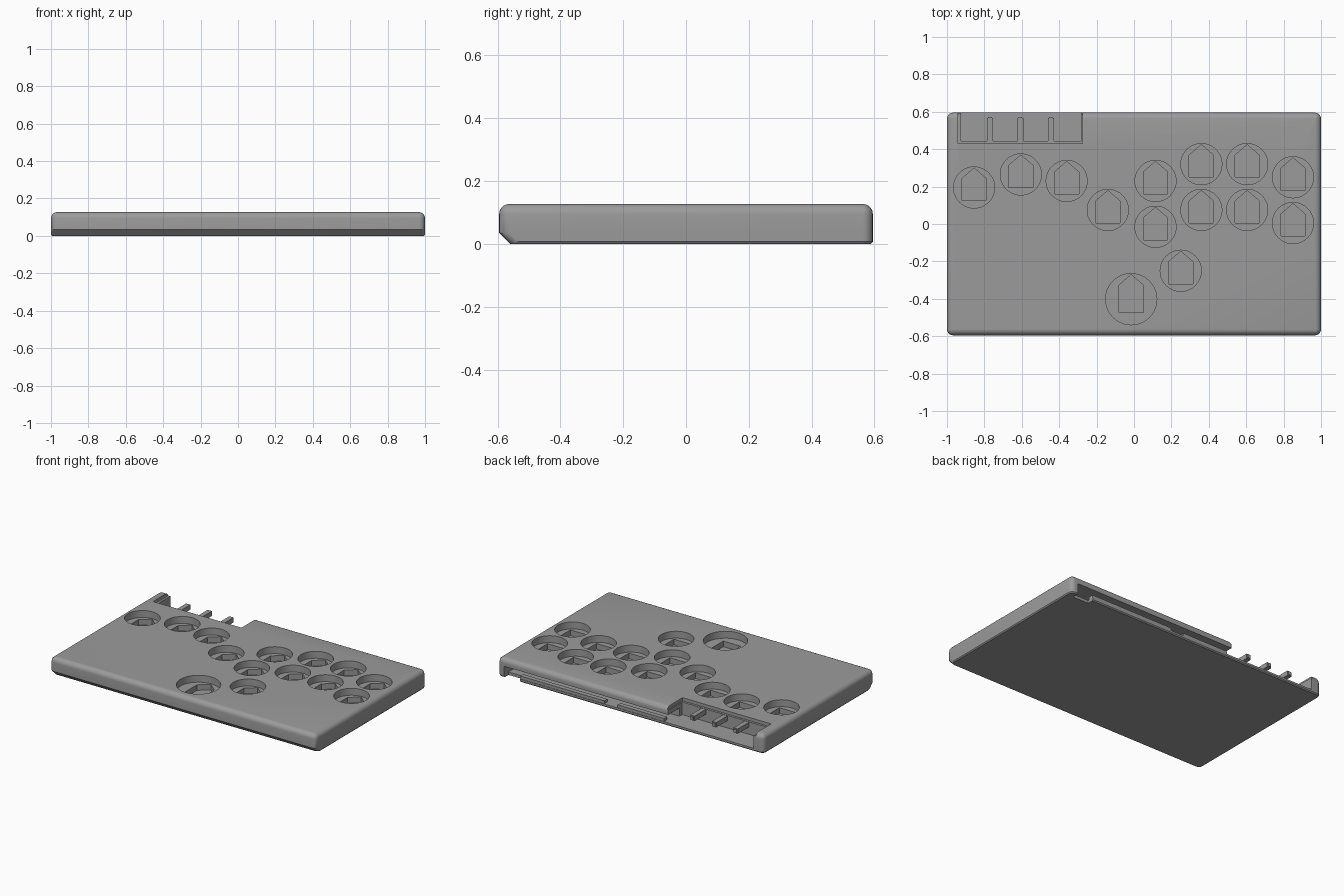
import bpy
import bmesh
from math import sin, cos, pi, radians

cube = bpy.data.objects.get("Cube")
if cube:
    bpy.data.objects.remove(cube, do_unlink=True)

grey = bpy.data.materials.new("plain_grey")
grey.use_nodes = True
grey.diffuse_color = (0.33, 0.33, 0.33, 1)
grey.node_tree.nodes["Principled BSDF"].inputs["Base Color"].default_value = (0.33, 0.33, 0.33, 1)

HALF_X, HALF_Y, TOP = 1.0, 0.595, 0.127
ROUND = 0.032
CHAMFER = 0.035


def finish(name, bm):
    bmesh.ops.recalc_face_normals(bm, faces=bm.faces)
    mesh = bpy.data.meshes.new(name)
    bm.to_mesh(mesh)
    bm.free()
    mesh.materials.append(grey)
    obj = bpy.data.objects.new(name, mesh)
    bpy.context.collection.objects.link(obj)
    return obj


def prism(bm, outline, z0, z1):
    """Add an upright prism over a closed outline."""
    low = [bm.verts.new((x, y, z0)) for x, y in outline]
    high = [bm.verts.new((x, y, z1)) for x, y in outline]
    bm.faces.new(low[::-1])
    bm.faces.new(high)
    n = len(outline)
    for i in range(n):
        j = (i + 1) % n
        bm.faces.new((low[i], low[j], high[j], high[i]))


def box(bm, x0, x1, y0, y1, z0, z1):
    prism(bm, [(x0, y0), (x1, y0), (x1, y1), (x0, y1)], z0, z1)


def activate(obj):
    bpy.ops.object.select_all(action="DESELECT")
    obj.select_set(True)
    bpy.context.view_layer.objects.active = obj


def cut(target, bm):
    """Subtract a temporary solid from the target."""
    cutter = finish("cutter", bm)
    cutter.hide_render = True
    mod = target.modifiers.new("cut", "BOOLEAN")
    mod.operation = "DIFFERENCE"
    mod.solver = "EXACT"
    mod.object = cutter
    activate(target)
    bpy.ops.object.modifier_apply(modifier=mod.name)
    bpy.data.objects.remove(cutter, do_unlink=True)


def rounded_loop(bm, z, inset, front):
    """Rounded rectangle with its front edge moved back by front."""
    verts = []
    x, y0, y1 = HALF_X - ROUND, -HALF_Y + ROUND + front, HALF_Y - ROUND
    r = max(ROUND - inset, 0.002)
    for k, (cx, cy) in enumerate([(x, y1), (-x, y1), (-x, y0), (x, y0)]):
        for i in range(6):
            a = (k + i / 5) * pi / 2
            verts.append(bm.verts.new((cx + r * cos(a), cy + r * sin(a), z)))
    return verts


# Case: lofted rounded slab with a chamfered lower front edge
bm = bmesh.new()
levels = [(0, 0.006, CHAMFER - 0.006), (0.007, 0, CHAMFER - 0.007), (CHAMFER, 0, 0)]
for i in range(6):
    a = i / 5 * pi / 2
    levels.append((TOP - ROUND + ROUND * sin(a), ROUND * (1 - cos(a)), 0))
loops = [rounded_loop(bm, *level) for level in levels]
bm.faces.new(loops[0][::-1])
bm.faces.new(loops[-1])
for low, high in zip(loops, loops[1:]):
    for i in range(len(low)):
        j = (i + 1) % len(low)
        bm.faces.new((low[i], low[j], high[j], high[i]))
case = finish("case", bm)

# Round button wells, each with a house-shaped switch pocket
SMALL, LARGE = 0.11, 0.137
wells = [(-0.855, 0.195), (-0.605, 0.265), (-0.36, 0.23), (-0.14, 0.075),
         (0.115, 0.23), (0.115, -0.015), (0.36, 0.32), (0.36, 0.075),
         (0.605, 0.32), (0.605, 0.075), (0.85, 0.25), (0.85, 0.005), (0.25, -0.25)]
wells = [(x, y, SMALL) for x, y in wells] + [(-0.015, -0.402, LARGE)]
holes, pockets = bmesh.new(), bmesh.new()
for x, y, r in wells:
    circle = [(x + r * cos(i * pi / 20), y + r * sin(i * pi / 20)) for i in range(40)]
    prism(holes, circle, 0.08, 0.2)
    w = 0.065
    house = [(x - w, y - 0.07), (x + w, y - 0.07), (x + w, y + r - 0.062),
             (x, y + r - 0.006), (x - w, y + r - 0.062)]
    prism(pockets, house, 0.042, 0.1)
cut(case, holes)
cut(case, pockets)

# Stepped connector bay at the back
bm = bmesh.new()
box(bm, -0.94, -0.275, 0.43, 0.8, 0.105, 0.2)
cut(case, bm)
bm = bmesh.new()
box(bm, -0.925, -0.283, 0.445, 0.8, 0.02, 0.15)
cut(case, bm)

# Long open slot under the back overhang, and the open lower corner
bm = bmesh.new()
box(bm, -0.9, 0.95, 0.475, 0.8, 0.02, 0.075)
cut(case, bm)
bm = bmesh.new()
box(bm, 0.83, 0.95, 0.55, 0.8, -0.1, 0.06)
cut(case, bm)

activate(case)
bpy.ops.object.shade_smooth_by_angle(angle=radians(30))

# Bay ribs standing out from the bay wall
for i, x in enumerate((-0.77, -0.608, -0.445)):
    bm = bmesh.new()
    box(bm, x - 0.016, x + 0.016, 0.44, 0.572, 0.07, 0.103)
    tip = [e for e in bm.edges if all(v.co.y > 0.5 for v in e.verts)]
    bmesh.ops.bevel(bm, geom=tip, offset=0.006, segments=2, affect="EDGES")
    finish("bay_rib_%d" % (i + 1), bm)

# Low lips along the back of the base
for i, (x0, x1) in enumerate([(0.2, 0.83), (-0.25, 0.1)]):
    bm = bmesh.new()
    box(bm, x0, x1, 0.56, 0.592, 0.015, 0.04)
    finish("back_lip_%d" % (i + 1), bm)
